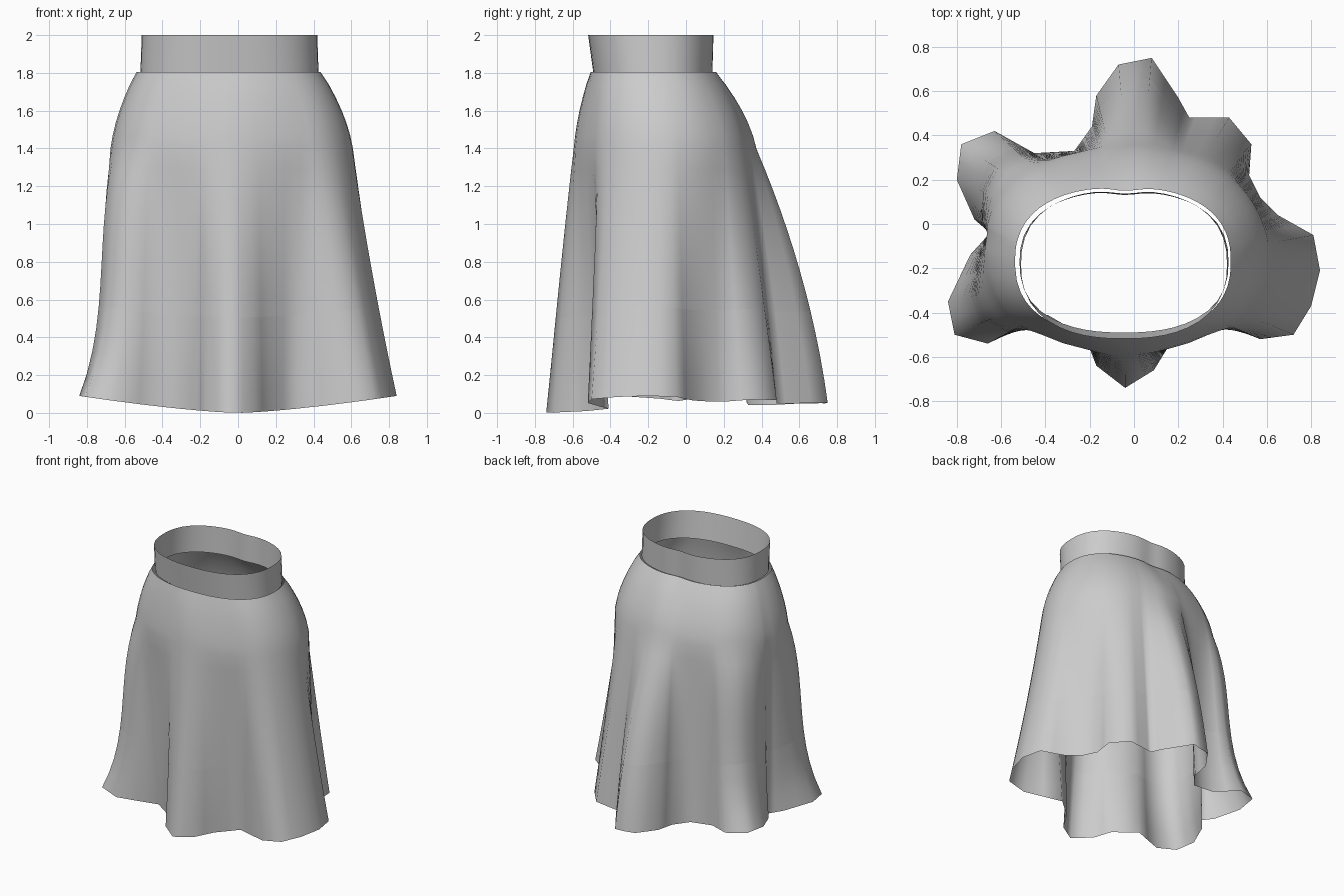
import bpy, math
from mathutils import Vector

if "Cube" in bpy.data.objects:
    bpy.data.objects.remove(bpy.data.objects["Cube"])

# Draped hem seen from above: tips of folds and tucked valleys, from front centre
HEM = [(-.04, -.74), (.09, -.66), (.17, -.53), (.31, -.41), (.57, -.52), (.72, -.50),
       (.80, -.37), (.84, -.21), (.81, -.05), (.65, .04), (.57, .12), (.52, .22),
       (.53, .36), (.43, .48), (.30, .48), (.25, .48), (.20, .57), (.08, .75),
       (-.07, .72), (-.17, .58), (-.19, .44), (-.27, .33), (-.45, .32), (-.63, .42),
       (-.78, .36), (-.80, .20), (-.72, .02), (-.65, -.04), (-.74, -.14), (-.84, -.35),
       (-.81, -.50), (-.66, -.54), (-.39, -.41), (-.22, -.51), (-.17, -.64)]
CENTRE = Vector((-.04, -.12))


def oval(a, cx, cy, rx, ry, n=2.4):
    """Point on a superellipse at direction a."""
    c, s = math.cos(a), math.sin(a)
    r = (abs(c / rx) ** n + abs(s / ry) ** n) ** (-1 / n)
    return Vector((cx + r * c, cy + r * s))


def clamp(v):
    return max(0, min(1, v))


def dent(p):
    """Small dip at the centre back of the waist."""
    if p.y > 0:
        p.y -= .015 * math.exp(-((p.x + .04) / .08) ** 2)
    return p


def sheet(name, rings):
    """Closed tube of quads through equal-length rings, without caps."""
    n = len(rings[0])
    faces = [(r * n + i, r * n + (i + 1) % n, (r + 1) * n + (i + 1) % n, (r + 1) * n + i)
             for r in range(len(rings) - 1) for i in range(n)]
    me = bpy.data.meshes.new(name)
    me.from_pydata([tuple(p) for ring in rings for p in ring], [], faces)
    ob = bpy.data.objects.new(name, me)
    bpy.context.collection.objects.link(ob)
    bpy.ops.object.select_all(action='DESELECT')
    bpy.context.view_layer.objects.active = ob
    ob.select_set(True)
    bpy.ops.object.mode_set(mode='EDIT')
    bpy.ops.mesh.select_all(action='SELECT')
    bpy.ops.mesh.normals_make_consistent(inside=False)
    bpy.ops.object.mode_set(mode='OBJECT')
    bpy.ops.object.shade_smooth_by_angle(angle=math.radians(100))


# Columns: hem points plus midpoints, each tied to a direction on the waist
hem = []
for i, p in enumerate(HEM):
    a, b = Vector(p), Vector(HEM[(i + 1) % len(HEM)])
    hem += [a, (a + b) / 2]
N = len(hem)
length = [0]
for i in range(N):
    length.append(length[-1] + (hem[(i + 1) % N] - hem[i]).length)
angles = []
for i, p in enumerate(hem):
    even = math.tau * length[i] / length[-1]
    d = p - CENTRE
    polar = (math.atan2(d.y, d.x) + math.pi / 2) % math.tau if i else 0
    angles.append(.7 * polar + .3 * even - math.pi / 2)


def hem_height(p):
    return .09 * (abs(p.x) / .84) ** 1.4 + .05 * max(0, p.y) / .74


def hip(i):
    q = oval(angles[i], CENTRE.x, CENTRE.y, .655, .48, 2.2)
    k = (hem[i] - CENTRE).length / (q - CENTRE).length
    return CENTRE + (q - CENTRE) * (.965 + .08 * (k - 1))


def upper(s):
    """Ring between the waist (s=0) and the hips (s=1)."""
    f = .5 * math.sin(s * math.pi / 2) + .5 * s ** .75
    ring = []
    for i in range(N):
        p = dent(oval(angles[i], -.05, -.17, .487, .335)).lerp(hip(i), f)
        ring.append((p.x, p.y, 1.805 - .405 * s))
    return ring


def lower(t):
    """Ring between hips (t=0) and hem (t=1): full at the back, flaring late at the sides."""
    ring = []
    for i in range(N):
        back = clamp((hem[i].y - .8 * abs(hem[i].x)) / .45)
        left, right = clamp(-hem[i].x / .8), clamp(hem[i].x / .8)
        bend = .1 + .45 * back + left * (.75 - 2.5 * t) - .3 * right
        p = hip(i).lerp(hem[i], t * (1 + bend * (1 - t)))
        ring.append((p.x, p.y, 1.4 + (hem_height(hem[i]) - 1.4) * t))
    return ring


SEAM = .64
# Main skirt from the waist over the hips to the hem seam
sheet("skirt_body", [upper(j / 6) for j in range(6)] + [lower(SEAM * j / 8) for j in range(9)])
# Hem panel below the seam
sheet("hem_panel", [lower(SEAM + (1 - SEAM) * j / 4) for j in range(5)])

# Waistband, standing just inside the skirt opening
band = []
for j in range(5):
    u = j / 4
    ring = []
    for i in range(48):
        p = dent(oval(math.tau * i / 48, -.045, -.172 - .011 * u, .472 - .007 * u, .318 + .017 * u))
        ring.append((p.x, p.y, 1.795 + .205 * u))
    band.append(ring)
sheet("waistband", band)
